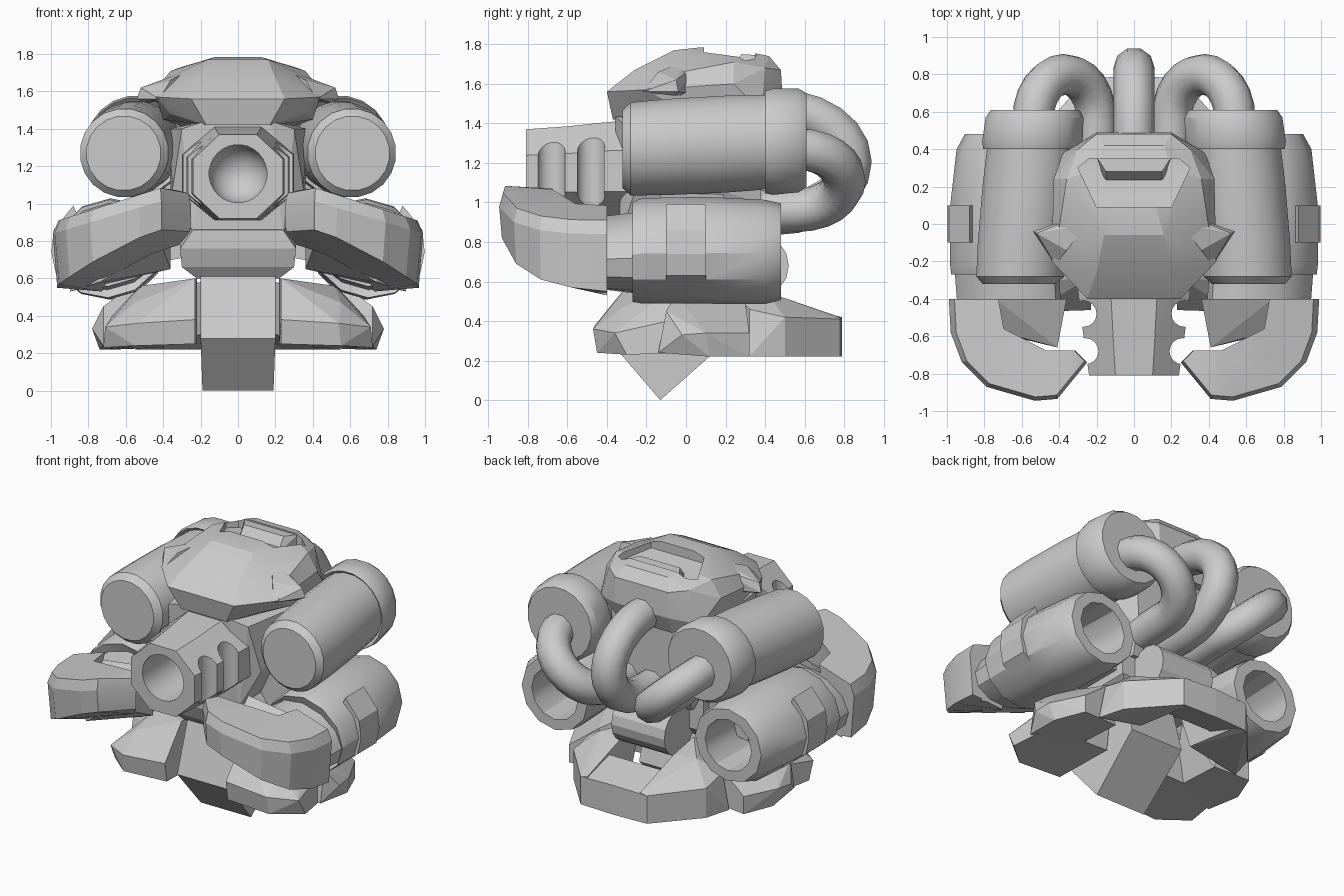
import bpy, bmesh, math
from mathutils import Vector

if "Cube" in bpy.data.objects:
    bpy.data.objects.remove(bpy.data.objects["Cube"])

def smooth(ob, angle):
    bpy.ops.object.select_all(action='DESELECT')
    ob.select_set(True)
    bpy.context.view_layer.objects.active = ob
    bpy.ops.object.shade_smooth_by_angle(angle=math.radians(angle))

def finish(name, bm, mirror=False, angle=30):
    bmesh.ops.recalc_face_normals(bm, faces=bm.faces[:])
    me = bpy.data.meshes.new(name)
    bm.to_mesh(me)
    bm.free()
    ob = bpy.data.objects.new(name, me)
    bpy.context.collection.objects.link(ob)
    if mirror:
        ob.modifiers.new("mirror", 'MIRROR').use_mirror_merge = False
    if angle:
        smooth(ob, angle)
    return ob

def hull(name, pts, sym=False, mirror=False):
    """Faceted solid around points; sym adds the points reflected in x."""
    bm = bmesh.new()
    for x, y, z in pts:
        bm.verts.new((x, y, z))
        if sym and x:
            bm.verts.new((-x, y, z))
    bmesh.ops.convex_hull(bm, input=bm.verts[:])
    bmesh.ops.delete(bm, geom=[v for v in bm.verts if not v.link_faces], context='VERTS')
    bmesh.ops.dissolve_limit(bm, angle_limit=math.radians(4), verts=bm.verts[:], edges=bm.edges[:])
    return finish(name, bm, mirror, 0)

def loft(name, rings, n, mirror=False, angle=30, tilt=0):
    """Rings of n sides along y: (y, centre x, centre z, radius x, radius z)."""
    bm = bmesh.new()
    rows = []
    c, s = math.cos(tilt), math.sin(tilt)
    for y, cx, cz, rx, rz in rings:
        row = []
        for i in range(n):
            a = 2 * math.pi * (i + .5) / n
            u, v = rx * math.cos(a), rz * math.sin(a)
            row.append(bm.verts.new((cx + u * c - v * s, y, cz + u * s + v * c)))
        rows.append(row)
    for a, b in zip(rows, rows[1:]):
        for i in range(n):
            j = (i + 1) % n
            bm.faces.new((a[i], a[j], b[j], b[i]))
    bm.faces.new(rows[0])
    bm.faces.new(rows[-1])
    return finish(name, bm, mirror, angle)

def cut(ob, cutters):
    for c in cutters:
        c.hide_render = True
        m = ob.modifiers.new("cut", 'BOOLEAN')
        m.operation, m.solver, m.object = 'DIFFERENCE', 'EXACT', c
        bpy.context.view_layer.objects.active = ob
        bpy.ops.object.modifier_apply(modifier=m.name)
        bpy.data.objects.remove(c)

def tube(name, pts, r):
    cu = bpy.data.curves.new(name, 'CURVE')
    cu.dimensions, cu.bevel_depth, cu.bevel_resolution, cu.use_fill_caps = '3D', r, 3, True
    sp = cu.splines.new('POLY')
    sp.points.add(len(pts) - 1)
    for p, co in zip(sp.points, pts):
        p.co = (*co, 1)
    sp.use_smooth = True
    bpy.context.collection.objects.link(bpy.data.objects.new(name, cu))

# Head shell with faceted dome, rear vent and side fins
head = hull("head_shell", [
    (.25, -.4, 1.56), (.44, -.2, 1.57), (.17, -.37, 1.42), (.36, -.2, 1.48), (.2, -.26, 1.67),
    (.4, -.02, 1.66), (.16, -.06, 1.77), (.12, .08, 1.785), (.43, .24, 1.6), (.36, .24, 1.71),
    (.38, .38, 1.46), (.3, .4, 1.68), (.2, .49, 1.5), (.2, .48, 1.67), (.16, .42, 1.74), (.2, .3, 1.765),
    (.2, .44, 1.38), (.4, 0, 1.45)], sym=True)
cut(head, [hull("vent_cutter", [(.2, .09, 1.72), (.3, .3, 1.68), (.24, .35, 1.68),
                                (.2, .09, 1.9), (.3, .3, 1.9), (.24, .35, 1.9)], sym=True)])
smooth(head, 16)
hull("vent_lip", [(.15, .21, 1.66), (.15, .28, 1.75), (.2, .36, 1.745), (.2, .36, 1.64)], sym=True)
hull("head_fin", [(.54, -.04, 1.56), (.52, -.05, 1.62), (.42, -.22, 1.56), (.25, 0, 1.72),
                  (.25, .06, 1.7), (.3, .04, 1.55), (.5, -.06, 1.54), (.36, -.14, 1.66)], mirror=True)

# Torso, belly, arm joints and waist roll
hull("torso", [(.3, -.32, 1.4), (.18, -.36, 1.44), (.37, .1, 1.4), (.3, .38, 1.4), (.26, -.33, 1.2),
               (.35, -.25, 1.08), (.36, .2, 1.05), (.28, .38, 1.0), (.24, -.33, .84), (.24, .28, .8)], sym=True)
hull("belly", [(.24, -.34, .86), (.31, -.34, .76), (.3, -.3, .66), (.3, .25, .66),
               (.31, .25, .9), (.22, -.25, .6), (.22, .2, .6)], sym=True)
hull("arm_joint", [(x, y, z) for y in (-.13, .19) for x, z in ((.25, 1.08), (.6, .95), (.25, .72), (.6, .65))],
     mirror=True)
hull("waist_roll", [(.2, .36 + .16 * math.cos(a * math.pi / 8), .68 + .16 * math.sin(a * math.pi / 8))
                    for a in range(16)], sym=True)

# Cannon snout: octagonal body, round bore, side grooves
k = 1 / math.cos(math.pi / 8)
snout = loft("cannon_snout", [(-.81, 0, 1.145, .24 * k, .225 * k), (-.6, 0, 1.15, .27 * k, .235 * k),
                              (-.36, 0, 1.16, .3 * k, .25 * k), (-.1, 0, 1.16, .3 * k, .25 * k)], 8, angle=0)
cutters = [loft("bore_cutter", [(-1, 0, 1.16, .155, .155)] +
                [(-.5 + .155 * math.sin(t), 0, 1.16, .155 * math.cos(t), .155 * math.cos(t))
                 for t in (0, .3, .6, .9, 1.2, 1.5)], 28)]
for y, x in ((-.68, .26), (-.48, .27)):
    for s in (-1, 1):
        bm = bmesh.new()
        bmesh.ops.create_cone(bm, cap_ends=True, segments=16, radius1=.07, radius2=.07, depth=.9)
        bmesh.ops.translate(bm, vec=Vector((s * x, y, 1.15)), verts=bm.verts[:])
        cutters.append(finish("groove_cutter", bm, angle=0))
cut(snout, cutters)
smooth(snout, 28)

# Shoulder canisters with rear collars
loft("shoulder_canister", [(y, .61 - .09 * (y + .3), 1.27 + .05 * (y + .3), r, r) for y, r in
     ((-.32, .2), (-.28, .238), (-.1, .246), (.2, .248), (.42, .242), (.4, .262), (.44, .272),
      (.57, .265), (.61, .24))], 20, mirror=True)

# Hoses behind the head
ts = [math.pi * i / 12 for i in range(13)]
tube("centre_hose", [(0, .3, 1.47)] + [(0, .45 + .385 * math.sin(t), 1.205 + .265 * math.cos(t)) for t in ts]
     + [(0, .3, .94)], .11)
for s, side in ((1, "right"), (-1, "left")):
    tube(side + "_hose", [(s * .54, .5, 1.28)] +
         [(s * (.37 + .17 * math.cos(t)), .56 + .24 * math.sin(t), 1.115 + .155 * math.cos(t)) for t in ts]
         + [(s * .2, .32, .95)], .11)

# Forearms: twelve-sided sleeves, hollow at the back
loft("forearm", [(-.4, .67, .745, .285, .18), (-.25, .68, .745, .285, .2), (-.27, .69, .75, .29, .25),
                 (-.22, .69, .755, .295, .265), (.1, .685, .758, .3, .268), (.4, .67, .75, .28, .262),
                 (.48, .655, .75, .25, .245), (.48, .655, .75, .175, .175), (.1, .67, .75, .17, .17)],
     12, mirror=True, tilt=-.28)
hull("forearm_panel", [(x, y, z) for x, z in ((.88, .56), (.975, .63), (.998, .74), (.985, .86), (.88, .99), (.8, .8))
                       for y in (-.1, .1)], mirror=True)

# Claws: tilted hook, outline points are (x, y, bottom height)
outline = [(.98, -.4, .55), (.97, -.58, .57), (.91, -.74, .61), (.78, -.87, .69), (.52, -.945, .82),
           (.4, -.935, .86), (.24, -.74, .85), (.3, -.68, .78), (.46, -.68, .73), (.7, -.56, .6), (.73, -.4, .53)]

def ztop(x):
    return 1.09 - .3 * max(x - .38, 0) - .25 * max(.38 - x, 0)

def shrink(x, y, f):
    return .64 + (x - .64) * f, -.6 + (y + .6) * (f if y < -.6 else 1)

bm = bmesh.new()
low = [bm.verts.new((*shrink(x, y, .96), z)) for x, y, z in outline]
mid = [bm.verts.new((x + .01, y, ztop(x) - .07)) for x, y, z in outline]
top = [bm.verts.new((*shrink(x, y, .94), ztop(x))) for x, y, z in outline]
for a, b in ((low, mid), (mid, top)):
    for i in range(len(a)):
        j = (i + 1) % len(a)
        bm.faces.new((a[i], a[j], b[j], b[i]))
bm.faces.new(low)
bm.faces.new(top)
bmesh.ops.triangulate(bm, faces=[f for f in bm.faces if len(f.verts) > 4])
finish("claw", bm, mirror=True, angle=20)
hull("claw_palm", [(.36, -.4, .65), (.36, -.4, .98), (.9, -.4, .53), (.74, -.4, .93), (.41, -.66, .78),
                   (.41, -.66, .86), (.74, -.58, .58), (.74, -.57, .82)], mirror=True)

# Central keel
hull("keel", [(.2, -.24, .67), (.2, -.37, .28), (.19, -.13, 0), (.2, .22, .31), (.2, .12, .67)], sym=True)

# Feet: front blocks, side flaps and rear skirt
hull("front_foot", [(.23, -.44, .25), (.55, -.45, .24), (.72, -.3, .23), (.23, -.46, .38), (.54, -.47, .36),
                    (.71, -.36, .34), (.38, -.38, .46), (.55, -.32, .47), (.23, -.28, .6), (.52, -.08, .56),
                    (.22, .05, .6), (.68, 0, .24), (.66, 0, .42), (.22, 0, .25)], mirror=True)
hull("side_flap", [(.72, -.14, .24), (.78, -.02, .33), (.72, -.1, .45), (.6, -.05, .54), (.74, .12, .22),
                   (.77, .1, .34), (.66, .32, .22), (.66, .32, .34), (.45, .3, .5), (.3, .1, .58),
                   (.4, .3, .23), (.4, -.1, .25)], mirror=True)
hull("rear_skirt_side", [(.25, .78, .22), (.25, .78, .41), (.5, .5, .22), (.5, .5, .42), (.55, .32, .22),
                         (.5, .32, .46), (.36, .4, .55), (.2, .42, .54), (.2, .2, .58), (.2, .3, .3),
                         (.2, .76, .24), (.2, .78, .42)], mirror=True)
hull("rear_skirt_centre", [(.25, .78, .22), (.25, .78, .41), (0, .79, .22), (0, .79, .42), (.22, .54, .48),
                           (.22, .5, .32)], sym=True)
